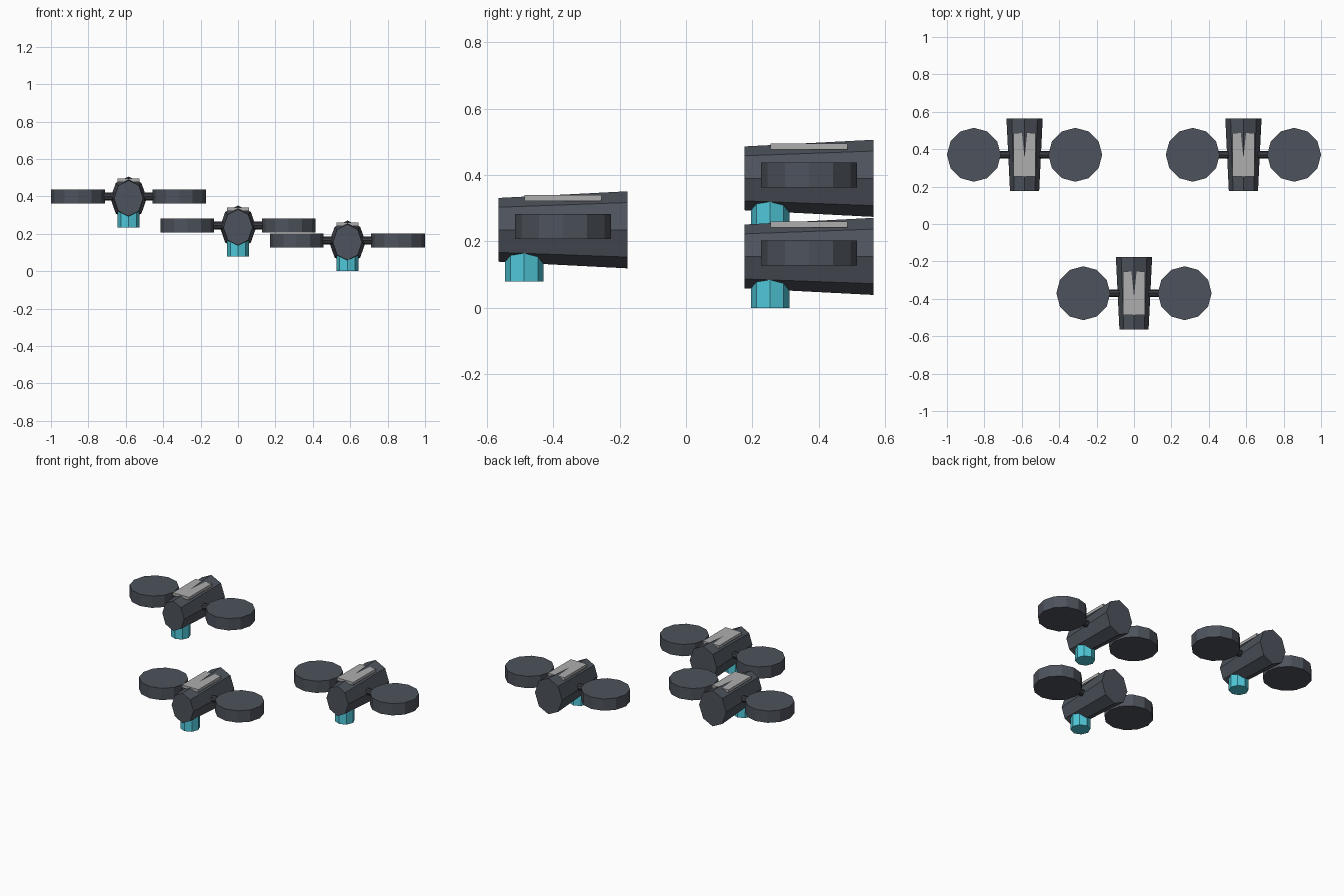
import bpy, bmesh, math
from mathutils import Vector

if "Cube" in bpy.data.objects:
    bpy.data.objects.remove(bpy.data.objects["Cube"])


def material(name, rgb):
    m = bpy.data.materials.new(name)
    m.diffuse_color = (*rgb, 1)
    m.use_nodes = True
    m.node_tree.nodes["Principled BSDF"].inputs["Base Color"].default_value = m.diffuse_color
    return m


SLATE = material("slate grey", (0.075, 0.086, 0.106))
DARK = material("dark grey", (0.04, 0.043, 0.052))
PALE = material("pale grey", (0.42, 0.42, 0.42))
CYAN = material("cyan", (0.08, 0.58, 0.70))


def loft(name, sides, ends, axis, mat, phase=0.0):
    """Prism between two elliptical ends: (centre, radius_a, radius_b)."""
    ua, ub = {"x": ((0, 1, 0), (0, 0, 1)),
              "y": ((1, 0, 0), (0, 0, 1)),
              "z": ((1, 0, 0), (0, 1, 0))}[axis]
    ua, ub = Vector(ua), Vector(ub)
    bm = bmesh.new()
    rings = []
    for centre, ra, rb in ends:
        ring = []
        for i in range(sides):
            t = phase + math.tau * i / sides
            ring.append(bm.verts.new(Vector(centre) + ua * ra * math.cos(t) + ub * rb * math.sin(t)))
        rings.append(ring)
        bm.faces.new(ring)
    for i in range(sides):
        j = (i + 1) % sides
        bm.faces.new((rings[0][i], rings[0][j], rings[1][j], rings[1][i]))
    bmesh.ops.recalc_face_normals(bm, faces=bm.faces[:])
    mesh = bpy.data.meshes.new(name)
    bm.to_mesh(mesh)
    bm.free()
    mesh.materials.append(mat)
    ob = bpy.data.objects.new(name, mesh)
    bpy.context.collection.objects.link(ob)
    return ob


def drone(x, y, z):
    # Tapered octagonal body, narrower at the front
    loft("body", 8, [((x, y - 0.194, z + 0.235), 0.078, 0.096),
                     ((x, y + 0.194, z + 0.235), 0.097, 0.116)], "y", SLATE)
    # Pale plate on the back, pierced by the body ridge
    r = math.sqrt(2)
    loft("top_plate", 4, [((x, y, z + 0.322), 0.058 * r, 0.116 * r),
                          ((x, y, z + 0.340), 0.058 * r, 0.116 * r)], "z", PALE, math.pi / 4)
    # Sensor hanging under the nose
    loft("sensor", 8, [((x, y - 0.117, z + 0.08), 0.058, 0.058),
                       ((x, y - 0.117, z + 0.20), 0.058, 0.058)], "z", CYAN)
    # Crossbar and the two rotor discs
    loft("rotor_arm", 8, [((x - 0.2, y, z + 0.244), 0.021, 0.021),
                          ((x + 0.2, y, z + 0.244), 0.021, 0.021)], "x", DARK)
    for s in (-1, 1):
        loft("rotor", 12, [((x + s * 0.271, y, z + 0.207), 0.144, 0.144),
                           ((x + s * 0.271, y, z + 0.283), 0.144, 0.144)], "z", SLATE)


# Formation of three
for place in ((0, -0.37, 0), (-0.585, 0.37, 0.155), (0.585, 0.37, -0.08)):
    drone(*place)
